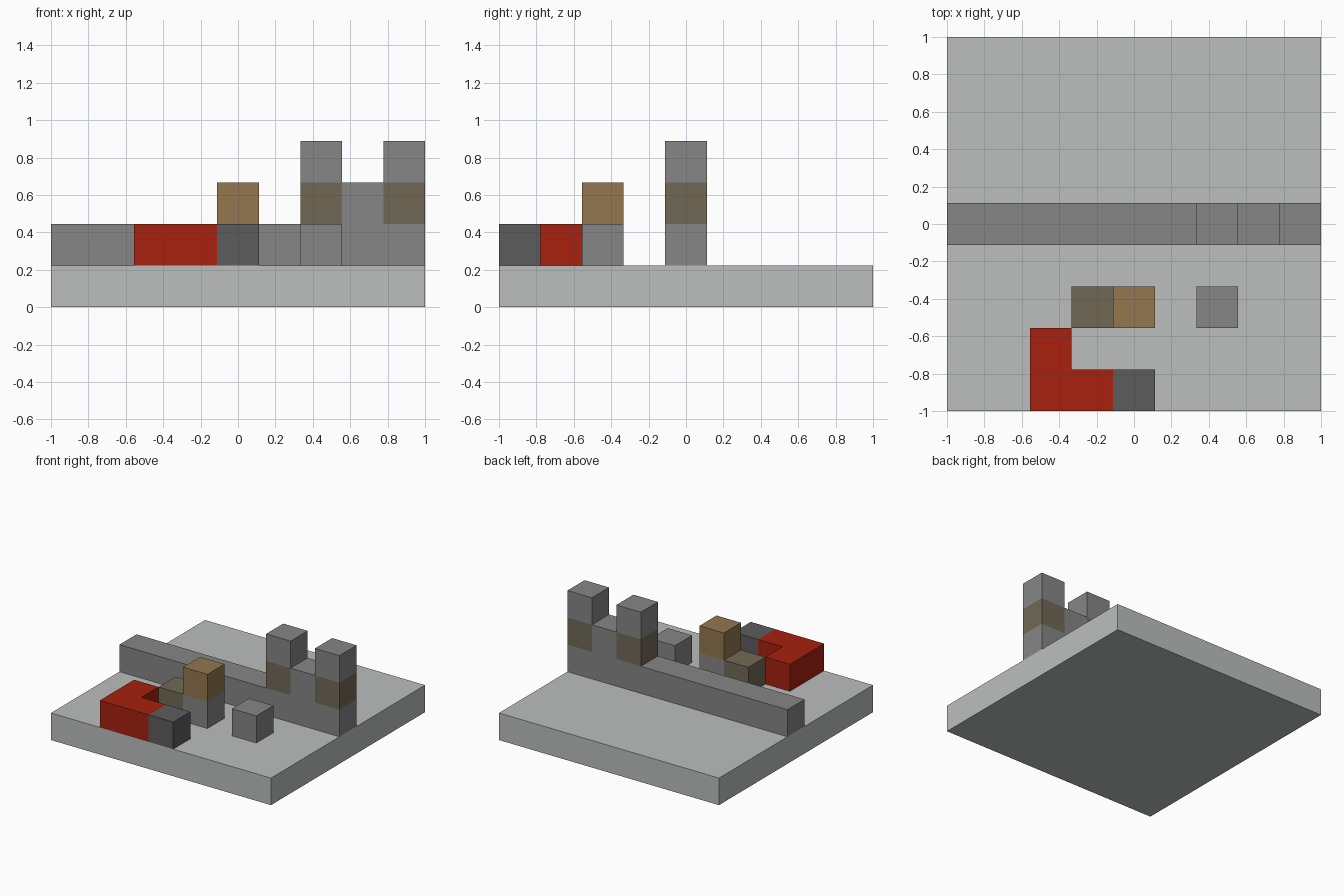
import bpy
import bmesh
from mathutils import Vector

default = bpy.data.objects.get("Cube")
if default:
    bpy.data.objects.remove(default, do_unlink=True)

GRID = 9
CELL = 2 / GRID


def linear(value):
    c = value / 255
    return c / 12.92 if c <= 0.04045 else ((c + 0.055) / 1.055) ** 2.4


def material(name, *rgb):
    colour = [linear(v) for v in rgb] + [1]
    mat = bpy.data.materials.new(name)
    mat.use_nodes = True
    mat.diffuse_color = colour
    mat.node_tree.nodes["Principled BSDF"].inputs["Base Color"].default_value = colour
    return mat


pale = material("pale grey", 187, 191, 190)
stone = material("stone grey", 134, 134, 134)
dark = material("dark grey", 92, 92, 92)
red = material("red", 167, 33, 14)
tan = material("tan", 146, 119, 78)
taupe = material("taupe", 113, 105, 86)


def box_cells(xs, ys, zs):
    return {(x, y, z) for x in xs for y in ys for z in zs}


def build(name, cells, mats, pick=lambda cell: 0):
    """Join grid cells into one shell, leaving out faces between neighbours."""
    bm = bmesh.new()
    for cell in sorted(cells):
        centre = (Vector(cell) + Vector((0.5, 0.5, 0.5))) * CELL - Vector((1, 1, 0))
        for axis in range(3):
            for side in (-1, 1):
                step = [0, 0, 0]
                step[axis] = side
                if tuple(a + b for a, b in zip(cell, step)) in cells:
                    continue
                normal = Vector(step)
                u = Vector((normal.y, normal.z, normal.x))
                v = normal.cross(u)
                corners = [centre + (normal + u * a + v * b) * CELL / 2
                           for a, b in ((1, 1), (-1, 1), (-1, -1), (1, -1))]
                face = bm.faces.new([bm.verts.new(c) for c in corners])
                face.material_index = pick(cell)
    bmesh.ops.remove_doubles(bm, verts=bm.verts, dist=0.001)
    bmesh.ops.dissolve_limit(bm, angle_limit=0.01, verts=bm.verts,
                             edges=bm.edges, delimit={'MATERIAL'})
    bmesh.ops.recalc_face_normals(bm, faces=bm.faces)
    mesh = bpy.data.meshes.new(name)
    bm.to_mesh(mesh)
    bm.free()
    for mat in mats:
        mesh.materials.append(mat)
    obj = bpy.data.objects.new(name, mesh)
    bpy.context.collection.objects.link(obj)
    return obj


# Ground slab
build("ground_slab", box_cells(range(GRID), range(GRID), [0]), [pale])

# Long wall with a raised end and two towers, each with a taupe band
TOWERS = (6, 8)
wall = (box_cells(range(GRID), [4], [1])
        | box_cells(range(6, GRID), [4], [2])
        | box_cells(TOWERS, [4], [3]))
build("wall", wall, [stone, taupe],
      lambda cell: int(cell[0] in TOWERS and cell[2] == 2))

# Red corner piece with a dark end block
build("red_corner", {(2, 0, 1), (2, 1, 1), (3, 0, 1)}, [red])
build("dark_block", {(4, 0, 1)}, [dark])

# Small pillar with a tan cap and a taupe block beside it
build("pillar", {(4, 2, 1)}, [stone])
build("pillar_cap", {(4, 2, 2)}, [tan])
build("taupe_block", {(3, 2, 1)}, [taupe])

# Single free block
build("free_block", {(6, 2, 1)}, [stone])
